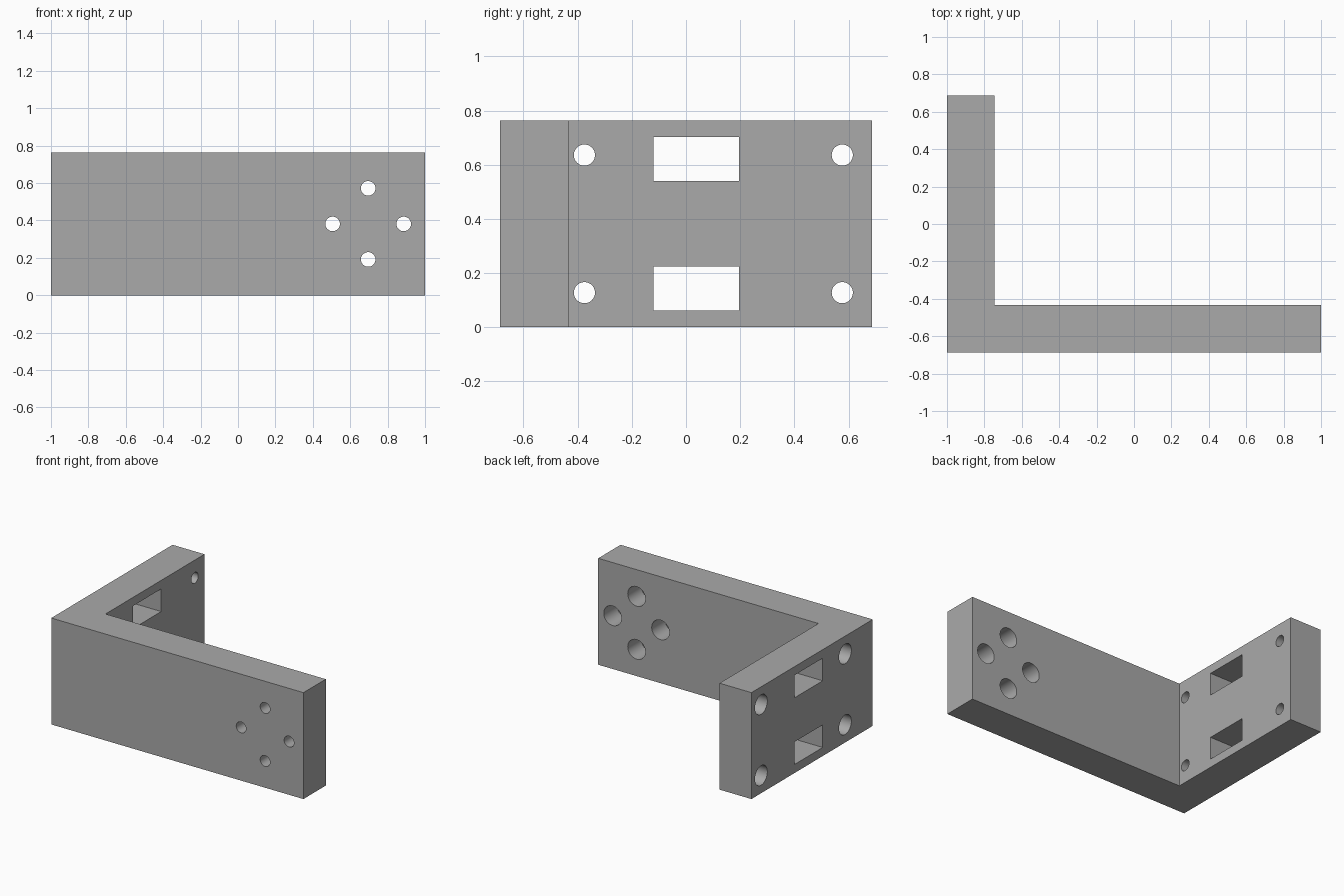
import bpy
import math
from mathutils import Vector

if "Cube" in bpy.data.objects:
    bpy.data.objects.remove(bpy.data.objects["Cube"])

HEIGHT = 0.763
THICK = 0.253
LEFT, BACK = 1.0, 0.687
MID = HEIGHT / 2

grey = bpy.data.materials.new("plain grey")
grey.use_nodes = True
grey.diffuse_color = (0.4, 0.4, 0.4, 1)
grey.node_tree.nodes["Principled BSDF"].inputs["Base Color"].default_value = grey.diffuse_color

# L-shaped bracket, extruded upward from its plan outline
outline = [(-LEFT, -BACK), (LEFT, -BACK), (LEFT, -BACK + THICK),
           (-LEFT + THICK, -BACK + THICK), (-LEFT + THICK, BACK), (-LEFT, BACK)]
count = len(outline)
verts = [(x, y, z) for z in (0, HEIGHT) for x, y in outline]
faces = [list(range(count))[::-1], list(range(count, 2 * count))]
for i in range(count):
    j = (i + 1) % count
    faces.append([i, j, j + count, i + count])
mesh = bpy.data.meshes.new("bracket")
mesh.from_pydata(verts, [], faces)
mesh.materials.append(grey)
bracket = bpy.data.objects.new("bracket", mesh)
bpy.context.collection.objects.link(bracket)


def cut(cutter, name):
    """Subtract a helper shape from the bracket and remove the helper."""
    cutter.name = name
    cutter.hide_render = True
    cutter.data.materials.append(grey)
    mod = bracket.modifiers.new(name, "BOOLEAN")
    mod.operation = "DIFFERENCE"
    mod.solver = "EXACT"
    mod.object = cutter
    bpy.context.view_layer.objects.active = bracket
    bpy.ops.object.modifier_apply(modifier=mod.name)
    bpy.data.objects.remove(cutter)


def bore(start, end, radius, name):
    """Cut a round bore between two points."""
    start, end = Vector(start), Vector(end)
    axis = end - start
    bpy.ops.mesh.primitive_cylinder_add(
        vertices=48, radius=radius, depth=axis.length, location=(start + end) / 2,
        rotation=axis.to_track_quat("Z", "Y").to_euler())
    cut(bpy.context.object, name)


def screw_hole(mouth, inward):
    """Cut a through hole with a wide counterbore at its mouth."""
    mouth, inward = Vector(mouth), Vector(inward)
    bore(mouth - inward * 0.05, mouth + inward * 0.15, 0.07, "counterbore")
    bore(mouth + inward * 0.1, mouth + inward * (THICK + 0.05), 0.039, "through_hole")


# Four holes in a diamond near the free end of the long arm
for turn in range(4):
    angle = turn * math.pi / 2
    screw_hole((0.696 + 0.19 * math.cos(angle), -BACK + THICK,
                MID + 0.19 * math.sin(angle)), (0, -1, 0))

# Four corner holes and two rectangular slots through the short arm
for side in (-1, 1):
    for y in (-0.375, 0.577):
        screw_hole((-LEFT, y, MID + side * 0.254), (1, 0, 0))
    bpy.ops.mesh.primitive_cube_add(size=1, location=(-LEFT + THICK / 2, 0.038, MID + side * 0.239))
    bpy.context.object.scale = (THICK + 0.1, 0.317, 0.162)
    cut(bpy.context.object, "slot")

# Smooth bores with crisp edges
bpy.ops.object.select_all(action="DESELECT")
bracket.select_set(True)
bpy.context.view_layer.objects.active = bracket
bpy.ops.object.shade_smooth_by_angle(angle=math.radians(30))
